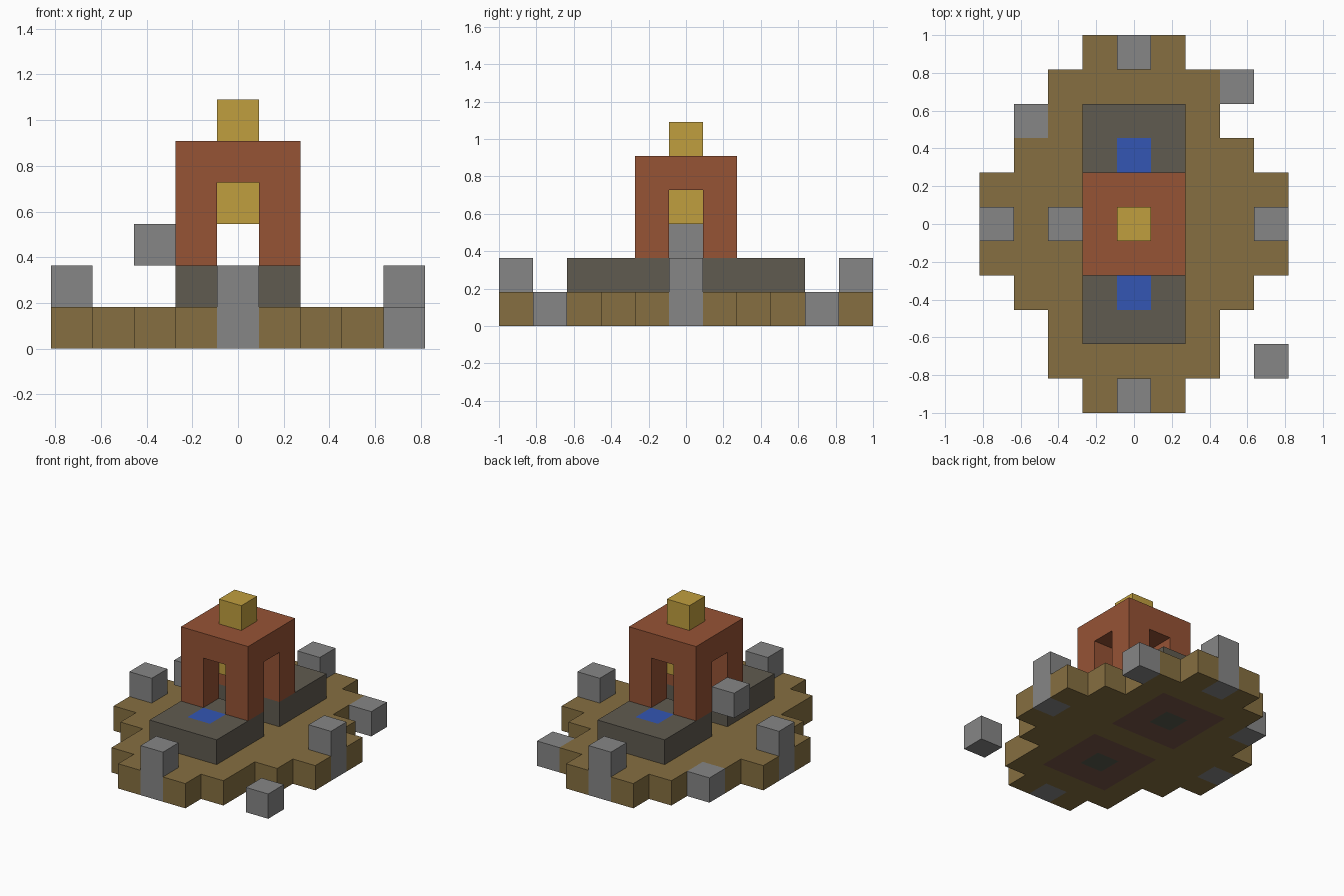
import bpy
import bmesh
from mathutils import Vector

cube = bpy.data.objects.get("Cube")
if cube:
    bpy.data.objects.remove(cube)

U = 2 / 11  # edge of one block


def material(name, hex_code):
    rgb = [int(hex_code[i:i + 2], 16) / 255 for i in (0, 2, 4)]
    lin = [c / 12.92 if c <= 0.04045 else ((c + 0.055) / 1.055) ** 2.4 for c in rgb]
    mat = bpy.data.materials.new(name)
    mat.use_nodes = True
    mat.diffuse_color = (*lin, 1)
    bsdf = mat.node_tree.nodes["Principled BSDF"]
    bsdf.inputs["Base Color"].default_value = (*lin, 1)
    bsdf.inputs["Roughness"].default_value = 0.9
    return mat


sand = material("sandy_earth", "866F41")
grey = material("grey_stone", "868686")
dark = material("dark_stone", "605B50")
brick = material("red_brick", "965335")
gold = material("gold", "C09F3F")
blue = material("water_blue", "3356B3")
brown = material("brown_earth", "785647")
moss = material("mossy_stone", "585C4E")

cells = {}   # block position -> part name
parts = {}   # part name -> material


def fill(name, mat, xs, ys, zs):
    """Fill a box of blocks given inclusive ranges; later parts replace earlier ones."""
    parts[name] = mat
    for x in range(xs[0], xs[1] + 1):
        for y in range(ys[0], ys[1] + 1):
            for z in range(zs[0], zs[1] + 1):
                cells[x, y, z] = name


# Stepped ground slab
for half_x, half_y in ((1, 5), (2, 4), (3, 2), (4, 1)):
    fill("ground", sand, (-half_x, half_x), (-half_y, half_y), (0, 0))

# Two pools: earth bed, stone rim and water block
for label, s in (("front", -1), ("back", 1)):
    c = 2 * s
    fill(label + "_pool_bed", brown, (-1, 1), (c - 1, c + 1), (0, 0))
    fill(label + "_pool_drain", moss, (0, 0), (c, c), (0, 0))
    fill(label + "_pool_rim", dark, (-1, 1), (c - 1, c + 1), (1, 1))
    fill(label + "_pool_water", blue, (0, 0), (c, c), (1, 1))

# Shrine: four legs, roof, hanging lamp and finial
for x in (-1, 1):
    for y in (-1, 1):
        fill("shrine", brick, (x, x), (y, y), (2, 3))
fill("shrine", brick, (-1, 1), (-1, 1), (4, 4))
fill("hanging_lamp", gold, (0, 0), (0, 0), (3, 3))
fill("roof_finial", gold, (0, 0), (0, 0), (5, 5))

# Boundary posts on the four sides
for name, x, y in (("front_post", 0, -5), ("back_post", 0, 5),
                   ("left_post", 4, 0), ("right_post", -4, 0)):
    fill(name, grey, (x, x), (y, y), (0, 1))

# Loose blocks
for name, x, y, z in (("front_left_block", 4, -4, 0), ("back_left_block", 3, 4, 0),
                      ("back_right_block", -3, 3, 0), ("floating_block", -2, 0, 2)):
    fill(name, grey, (x, x), (y, y), (z, z))


# One mesh per part, keeping only the exposed block faces
for name, mat in parts.items():
    bm = bmesh.new()
    for cell in [c for c, part in cells.items() if part == name]:
        centre = Vector(cell) + Vector((0, 0, 0.5))
        for axis in range(3):
            for sign in (-1, 1):
                n, a, b = Vector(), Vector(), Vector()
                n[axis], a[(axis + 1) % 3], b[(axis + 2) % 3] = sign, sign, 1
                if tuple(int(v) for v in Vector(cell) + n) in cells:
                    continue
                corners = [n - a - b, n + a - b, n + a + b, n - a + b]
                bm.faces.new([bm.verts.new((centre + k / 2) * U) for k in corners])
    bmesh.ops.remove_doubles(bm, verts=bm.verts[:], dist=0.001)
    if not bm.faces:
        bm.free()
        continue
    mesh = bpy.data.meshes.new(name)
    bm.to_mesh(mesh)
    bm.free()
    mesh.materials.append(mat)
    bpy.context.collection.objects.link(bpy.data.objects.new(name, mesh))
